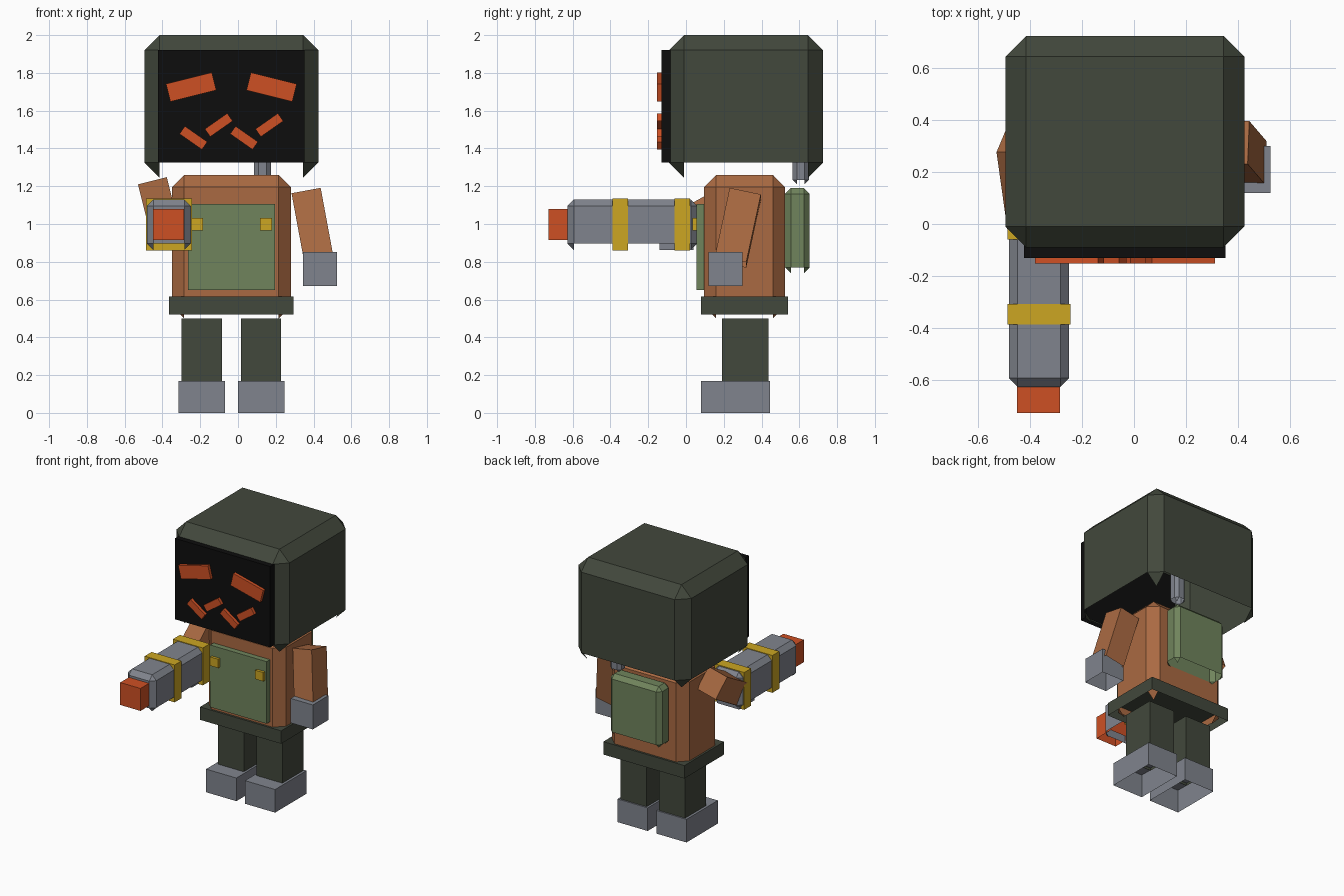
import bpy, bmesh
from math import radians
from mathutils import Matrix, Vector, Euler

cube = bpy.data.objects.get("Cube")
if cube:
    bpy.data.objects.remove(cube, do_unlink=True)


def material(name, *rgb):
    """Flat material from 8-bit sRGB values."""
    linear = [((c / 255 + 0.055) / 1.055) ** 2.4 for c in rgb] + [1]
    mat = bpy.data.materials.new(name)
    mat.use_nodes = True
    mat.diffuse_color = linear
    mat.node_tree.nodes["Principled BSDF"].inputs["Base Color"].default_value = linear
    return mat


dark_green = material("dark green", 66, 72, 60)
tan = material("tan brown", 170, 106, 66)
olive = material("olive green", 112, 132, 92)
grey = material("steel grey", 128, 132, 141)
gold = material("gold", 204, 166, 34)
orange = material("orange", 206, 80, 36)
black = material("black", 13, 13, 13)


def block(name, mat, center, size, bevel=0, turn=(0, 0, 0)):
    """Chamfered box, open underneath: faces that point down are left out."""
    bm = bmesh.new()
    bmesh.ops.create_cube(bm, size=1, matrix=Matrix.Diagonal((*size, 1)))
    if bevel:
        bmesh.ops.bevel(bm, geom=bm.edges[:], offset=bevel, segments=1,
                        affect='EDGES', profile=0.5)
    rotation = Euler([radians(a) for a in turn]).to_matrix().to_4x4()
    bmesh.ops.transform(bm, matrix=rotation, verts=bm.verts)
    bm.normal_update()
    under = [f for f in bm.faces if f.normal.z < -0.65]
    bmesh.ops.delete(bm, geom=under, context='FACES')
    mesh = bpy.data.meshes.new(name)
    bm.to_mesh(mesh)
    bm.free()
    mesh.materials.append(mat)
    obj = bpy.data.objects.new(name, mesh)
    obj.location = center
    bpy.context.collection.objects.link(obj)
    return obj


def span(name, mat, x, y, z, bevel=0):
    """Block given by its extent on each axis."""
    low, high = Vector((x[0], y[0], z[0])), Vector((x[1], y[1], z[1]))
    return block(name, mat, (low + high) / 2, high - low, bevel)


MID = -0.035  # symmetry line of the body

# Head and face screen
span("head", dark_green, (-0.495, 0.425), (-0.09, 0.725), (1.245, 2), 0.08)
span("face_screen", black, (-0.423, 0.353), (-0.13, -0.08), (1.325, 1.92))

# Eyes and zigzag mouth
for side, s in (("right", -1), ("left", 1)):
    block(side + "_eye", orange, (MID + s * 0.213, -0.135, 1.725),
          (0.25, 0.035, 0.097), turn=(0, s * 14, 0))
for i in range(4):
    s = 1 if i % 2 else -1
    block(f"mouth_bar_{i + 1}", orange, (MID + (i - 1.5) * 0.134, -0.135, 1.49 + s * 0.034),
          (0.145, 0.035, 0.05), turn=(0, -s * 35, 0))

# Torso, belt, chest panel with buttons
span("torso", tan, (-0.35, 0.28), (0.095, 0.525), (0.5, 1.26), 0.065)
span("belt", dark_green, (-0.365, 0.295), (0.08, 0.54), (0.52, 0.615))
span("chest_panel", olive, (-0.265, 0.195), (0.055, 0.11), (0.65, 1.107))
for side, s in (("right", -1), ("left", 1)):
    block(side + "_button", gold, (MID + s * 0.183, 0.05, 0.998), (0.065, 0.03, 0.065))

# Backpack and antenna
span("backpack", olive, (-0.245, 0.175), (0.525, 0.655), (0.74, 1.19), 0.03)
span("antenna", grey, (0.085, 0.175), (0.565, 0.65), (1.21, 1.6), 0.023)

# Legs and feet
for side, s in (("right", -1), ("left", 1)):
    block(side + "_leg", dark_green, (MID + s * 0.157, 0.313, 0.325), (0.212, 0.245, 0.35))
    block(side + "_foot", grey, (MID + s * 0.158, 0.263, 0.085), (0.246, 0.365, 0.17))

# Arms and hands
ARM = (0.157, 0.169, 0.374)
HAND = (0.18, 0.18, 0.18)
block("left_arm", tan, (0.397, 0.275, 0.98), ARM, turn=(-12, -10.5, 0))
block("left_hand", grey, (0.435, 0.21, 0.762), HAND)
block("right_arm", tan, (-0.413, 0.157, 1.067), ARM, turn=(-60, -14, 0))
block("right_hand", grey, (-0.37, -0.05, 0.952), HAND)

# Hand cannon with bands and muzzle
span("cannon_barrel", grey, (-0.482, -0.25), (-0.627, 0.06), (0.862, 1.13), 0.034)
span("cannon_muzzle", orange, (-0.45, -0.285), (-0.727, -0.58), (0.915, 1.08))
for name, y in (("front", -0.348), ("rear", -0.02)):
    block(name + "_band", gold, (-0.366, y, 0.997), (0.244, 0.08, 0.275))
